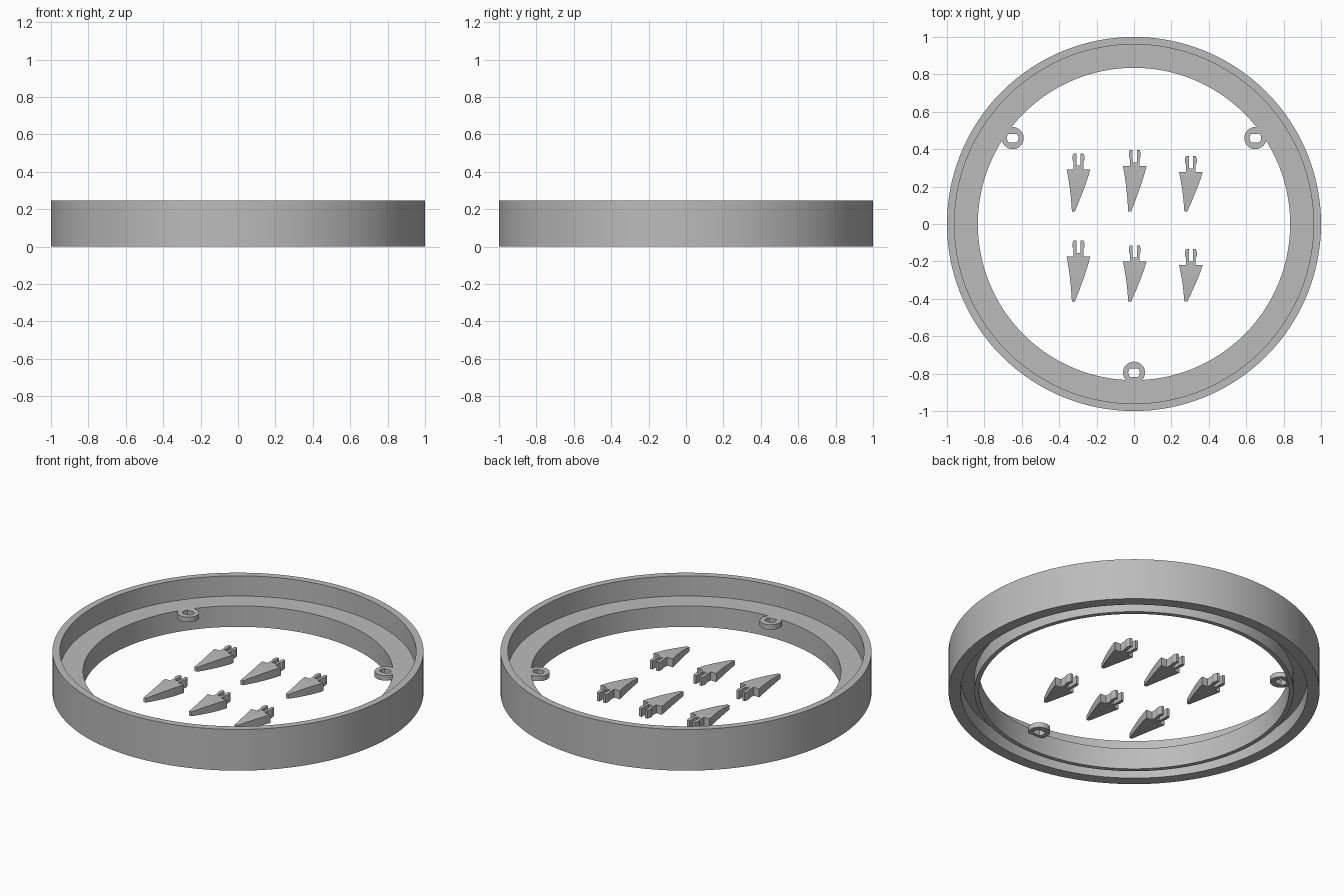
import bpy, bmesh, math
from mathutils import Matrix

cube = bpy.data.objects.get("Cube")
if cube:
    bpy.data.objects.remove(cube, do_unlink=True)

grey = bpy.data.materials.new("plain grey")
grey.use_nodes = True
grey.diffuse_color = (0.5, 0.5, 0.5, 1)
grey.node_tree.nodes["Principled BSDF"].inputs["Base Color"].default_value = (0.5, 0.5, 0.5, 1)


def finish(bm, name, smooth=False):
    bmesh.ops.recalc_face_normals(bm, faces=bm.faces)
    mesh = bpy.data.meshes.new(name)
    bm.to_mesh(mesh)
    bm.free()
    mesh.materials.append(grey)
    obj = bpy.data.objects.new(name, mesh)
    bpy.context.collection.objects.link(obj)
    if smooth:
        bpy.ops.object.select_all(action='DESELECT')
        bpy.context.view_layer.objects.active = obj
        obj.select_set(True)
        bpy.ops.object.shade_smooth_by_angle(angle=math.radians(30))
    return obj


def bridge(bm, loops, closed):
    """Skin a list of equally long vertex loops with quads."""
    n = len(loops[0])
    for k in range(len(loops) if closed else len(loops) - 1):
        a, b = loops[k], loops[(k + 1) % len(loops)]
        for i in range(n):
            j = (i + 1) % n
            bm.faces.new((a[i], a[j], b[j], b[i]))


def prism(bm, points, z0, z1):
    low, high = ([bm.verts.new((x, y, z)) for x, y in points] for z in (z0, z1))
    bridge(bm, [low, high], False)
    bm.faces.new(low)
    bm.faces.new(high)


# Ring: stepped profile with a ledge inside and a groove underneath
TOP, LEDGE, GROOVE, INNER = 0.245, 0.125, 0.085, 0.835
profile = [(1, 0), (1, TOP), (0.96, TOP), (0.96, LEDGE), (INNER, LEDGE),
           (INNER, 0), (0.86, 0), (0.86, GROOVE), (0.935, GROOVE), (0.935, 0)]
SEG = 128
bm = bmesh.new()
loops = []
for k in range(SEG):
    a = 2 * math.pi * k / SEG
    loops.append([bm.verts.new((r * math.cos(a), r * math.sin(a), z)) for r, z in profile])
bridge(bm, loops, True)
finish(bm, "ring", True)

# Screw tabs: flat washers with a flat-sided hole, level with the ledge
for name, angle in (("front_tab", 270), ("left_tab", 35.3), ("right_tab", 144.7)):
    a = math.radians(angle)
    cx, cy = 0.795 * math.cos(a), 0.795 * math.sin(a)
    bm = bmesh.new()
    loops = []
    for k in range(32):
        t = 2 * math.pi * k / 32
        c, s = math.cos(t), math.sin(t)
        hx, hy = 0.031 * c, max(-0.023, min(0.023, 0.031 * s))
        loops.append([bm.verts.new((cx + x, cy + y, z)) for x, y, z in (
            (0.059 * c, 0.059 * s, LEDGE - 0.03), (0.059 * c, 0.059 * s, LEDGE),
            (hx, hy, LEDGE), (hx, hy, LEDGE - 0.03))])
    bridge(bm, loops, True)
    finish(bm, name, True)

# Thorns: curved tapering blades with a split clip behind
THICK = 0.05
prong = [(0.011, -0.002), (0.026, -0.002), (0.026, 0.04), (0.032, 0.05),
         (0.032, 0.068), (0.027, 0.085), (0.011, 0.085)]


def thorn(name, x, shoulder, tip):
    bm = bmesh.new()
    loops = []
    for k in range(9):
        t = k / 8
        left = -0.063 + 0.028 * t * (1.6 - 0.6 * t)
        right = 0.063 - 0.082 * t ** 1.15
        y = (tip - shoulder) * t
        low, high = 0.012 * t * t, THICK - 0.012 * t * t
        loops.append([bm.verts.new(p) for p in (
            (left, y, low), (right, y, low), (right, y, high), (left, y, high))])
    bridge(bm, loops, False)
    bm.faces.new(loops[0])
    bm.faces.new(loops[-1])
    for side in (-1, 1):
        prism(bm, [(side * px, py) for px, py in prong], 0, THICK)
    prism(bm, [(-0.011, -0.002), (0.011, -0.002), (0.011, 0.02), (-0.011, 0.02)], 0, THICK)
    bmesh.ops.transform(bm, matrix=Matrix.Translation((x, shoulder, 0)), verts=bm.verts)
    finish(bm, name)


rows = (("back", 0.067, (0.225, 0.243, 0.211)), ("front", -0.415, (0.241, 0.215, 0.195)))
for row, tip, lengths in rows:
    for column, x, length in zip(("right", "middle", "left"), (-0.297, 0.004, 0.304), lengths):
        thorn(f"{row}_{column}_thorn", x, tip + length, tip)
